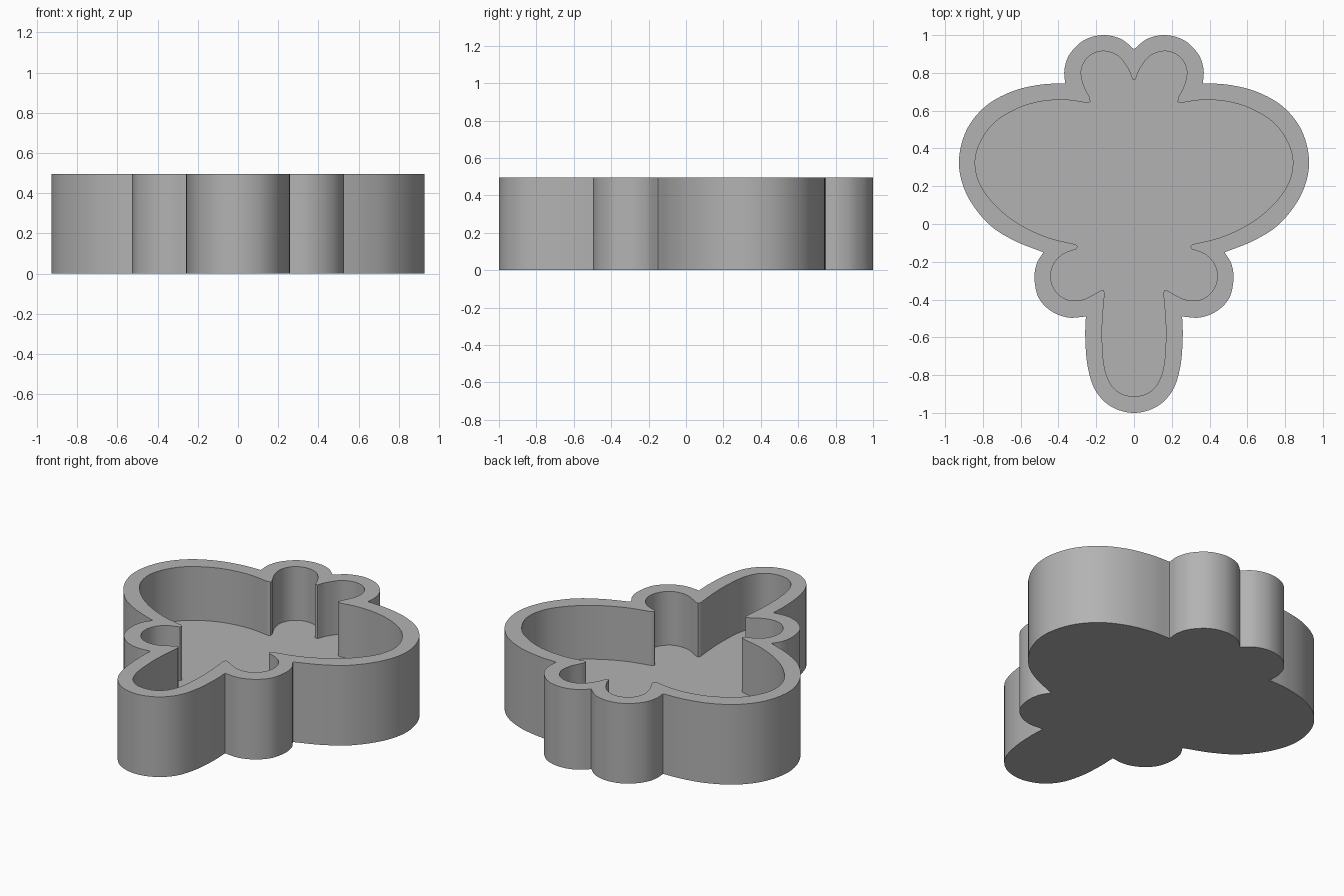
import bpy
import bmesh
import math
from mathutils import Vector

cube = bpy.data.objects.get("Cube")
if cube:
    bpy.data.objects.remove(cube)

HEIGHT = 0.495
FLOOR = 0.163


def smooth_path(points, steps=8):
    """Catmull-Rom curve through the points of one lobe."""
    p = [Vector(q) for q in points]
    p = [2 * p[0] - p[1]] + p + [2 * p[-1] - p[-2]]
    path = []
    for a, b, c, d in zip(p, p[1:], p[2:], p[3:]):
        for i in range(steps):
            t = i / steps
            path.append(0.5 * (2 * b + (c - a) * t
                               + (2 * a - 5 * b + 4 * c - d) * t ** 2
                               + (3 * b - a - 3 * c + d) * t ** 3))
    return path + [p[-2]]


def outline(lobes, tail):
    """Closed symmetric outline: lobes down the left side, tail, mirrored back."""
    half = []
    for lobe in lobes:
        half += smooth_path(lobe)
    tail_path = smooth_path(tail + [(-x, y) for x, y in reversed(tail[:-1])])
    mirrored = [Vector((-v.x, v.y)) for v in reversed(half)]
    loop = []
    for v in half + tail_path + mirrored:
        if not loop or (v - loop[-1]).length > 0.002:
            loop.append(v)
    if (loop[0] - loop[-1]).length < 0.002:
        loop.pop()
    return loop


# Outer silhouette: top lobe, wide body, lower lobe, tail
outer = outline([
    [(0, .925), (.07, .98), (.165, 1), (.265, .973), (.34, .9), (.368, .82), (.365, .745)],
    [(.365, .745), (.5, .737), (.65, .7), (.79, .62), (.89, .49), (.927, .32),
     (.885, .155), (.775, .005), (.64, -.085), (.48, -.15)],
    [(.48, -.15), (.515, -.21), (.527, -.29), (.505, -.39), (.44, -.46), (.35, -.495), (.255, -.49)],
], [(.255, -.49), (.258, -.6), (.246, -.75), (.205, -.88), (.12, -.967), (0, -1)])

# Cavity: the same lobes with small blunt tips between them
inner = outline([
    [(.008, .765), (.03, .82), (.085, .89), (.165, .915), (.24, .887), (.278, .82),
     (.27, .745), (.235, .67)],
    [(.23, .647), (.245, .641)],
    [(.245, .641), (.37, .657), (.5, .647), (.62, .61), (.74, .535), (.815, .43), (.841, .32),
     (.81, .2), (.72, .085), (.6, -.005), (.46, -.07), (.31, -.108)],
    [(.298, -.12), (.304, -.133)],
    [(.304, -.133), (.375, -.16), (.425, -.212), (.441, -.285), (.415, -.355), (.355, -.4),
     (.27, -.4), (.175, -.352)],
    [(.162, -.35), (.155, -.365)],
], [(.155, -.365), (.165, -.48), (.169, -.6), (.158, -.75), (.125, -.845), (.07, -.897), (0, -.912)])

bm = bmesh.new()


def ring(loop, z):
    return [bm.verts.new((v.x, v.y, z)) for v in loop]


def wall(low, high):
    n = len(low)
    for i in range(n):
        j = (i + 1) % n
        bm.faces.new((low[i], low[j], high[j], high[i]))


def ring_edges(verts):
    return [bm.edges.get((v, verts[i - 1])) for i, v in enumerate(verts)]


# Walls, underside and cavity floor
outer_low, outer_top = ring(outer, 0), ring(outer, HEIGHT)
inner_low, inner_top = ring(inner, FLOOR), ring(inner, HEIGHT)
wall(outer_low, outer_top)
wall(inner_low, inner_top)
bm.faces.new(outer_low)
bm.faces.new(inner_low)

# Flat rim between the two outlines
bmesh.ops.triangle_fill(bm, use_beauty=True, use_dissolve=False, normal=(0, 0, 1),
                        edges=ring_edges(outer_top) + ring_edges(inner_top))
bmesh.ops.recalc_face_normals(bm, faces=bm.faces)

mesh = bpy.data.meshes.new("lobed_tray")
bm.to_mesh(mesh)
bm.free()
tray = bpy.data.objects.new("lobed_tray", mesh)
bpy.context.collection.objects.link(tray)

# Plain grey finish
grey = bpy.data.materials.new("plain grey")
grey.use_nodes = True
color = (0.45, 0.45, 0.45, 1)
grey.diffuse_color = color
grey.node_tree.nodes["Principled BSDF"].inputs["Base Color"].default_value = color
mesh.materials.append(grey)

bpy.ops.object.select_all(action="DESELECT")
tray.select_set(True)
bpy.context.view_layer.objects.active = tray
bpy.ops.object.shade_smooth_by_angle(angle=math.radians(30))
